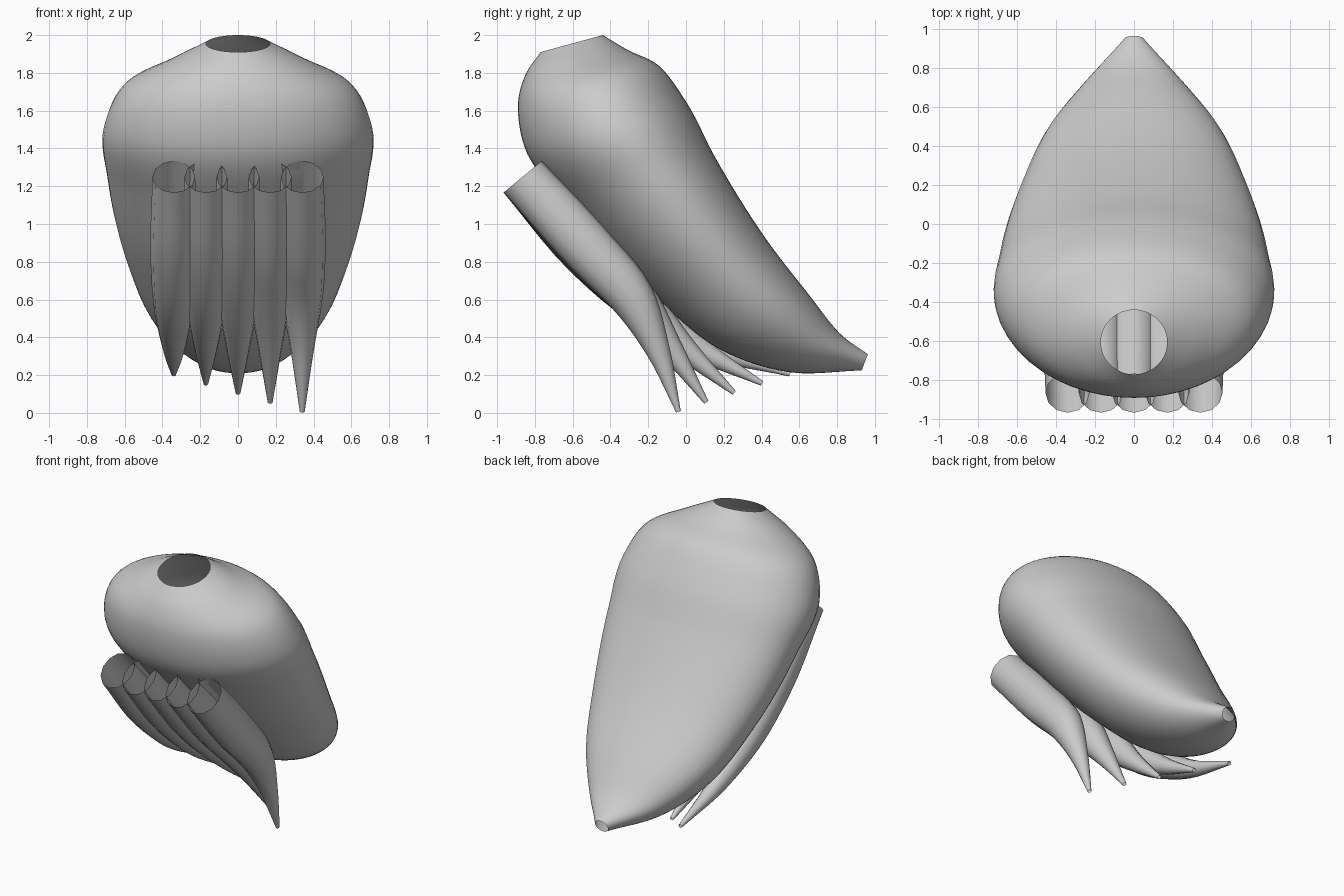
import bpy, bmesh, math
from mathutils import Vector

if "Cube" in bpy.data.objects:
    bpy.data.objects.remove(bpy.data.objects["Cube"])


def spline(keys, steps):
    """Smooth curve through key vectors (Catmull-Rom with chord-based tangents)."""
    keys = [Vector(k) for k in keys]
    n = len(keys)
    t = [0.0]
    for a, b in zip(keys, keys[1:]):
        t.append(t[-1] + (b - a).length)
    tan = []
    for i in range(n):
        if 0 < i < n - 1:
            d0, d1 = t[i] - t[i - 1], t[i + 1] - t[i]
            s0, s1 = (keys[i] - keys[i - 1]) / d0, (keys[i + 1] - keys[i]) / d1
            tan.append((s0 * d1 + s1 * d0) / (d0 + d1))
        else:
            j = min(i, n - 2)
            tan.append((keys[j + 1] - keys[j]) / (t[j + 1] - t[j]))
    out = []
    for i in range(n - 1):
        h = t[i + 1] - t[i]
        for k in range(steps):
            u = k / steps
            out.append(keys[i] * (2*u**3 - 3*u**2 + 1) + tan[i] * h * (u**3 - 2*u**2 + u)
                       + keys[i + 1] * (3*u**2 - 2*u**3) + tan[i + 1] * h * (u**3 - u**2))
    return out + [keys[-1]]


def loft(name, rings, sides, x=0.0):
    """Open tube of rings: front y, front z, back y, back z, half width, backward skew."""
    bm = bmesh.new()
    loops = []
    for fy, fz, by, bz, w, skew in rings:
        loop = []
        for k in range(sides):
            a = 2 * math.pi * k / sides
            c = 0.5 - 0.5 * math.cos(a) + skew * math.sin(a) ** 2
            s = math.sin(a)
            s = math.copysign(abs(s) ** (1 - skew), s)
            loop.append(bm.verts.new((x + w * s, fy + (by - fy) * c, fz + (bz - fz) * c)))
        loops.append(loop)
    for a, b in zip(loops, loops[1:]):
        for k in range(sides):
            m = (k + 1) % sides
            bm.faces.new((a[k], b[k], b[m], a[m]))
    bmesh.ops.recalc_face_normals(bm, faces=bm.faces)
    for f in bm.faces:
        f.smooth = True
    mesh = bpy.data.meshes.new(name)
    bm.to_mesh(mesh)
    bm.free()
    obj = bpy.data.objects.new(name, mesh)
    bpy.context.collection.objects.link(obj)
    return obj


# Body: slanted pod, open at the neck and at the narrow tip
body = [
    (-0.77, 1.91, -0.44, 2.00, 0.17, 0),
    (-0.85, 1.79, -0.31, 1.922, 0.37, 0),
    (-0.89, 1.61, -0.14, 1.835, 0.605, 0.02),
    (-0.84, 1.37, 0.005, 1.64, 0.71, 0.03),
    (-0.60, 1.08, 0.145, 1.37, 0.69, 0.05),
    (-0.20, 0.65, 0.41, 0.94, 0.59, 0.06),
    (0.20, 0.325, 0.655, 0.62, 0.44, 0.06),
    (0.55, 0.215, 0.81, 0.425, 0.26, 0.04),
    (0.93, 0.225, 0.963, 0.31, 0.05, 0),
]
loft("body", spline(body, 6), 48)

# Tentacles: same open top, tips fanning backwards from right to left
for i in range(-2, 3):
    f = (2 - i) / 4
    keys = [  # y, z, radius
        (-0.865, 1.25, 0.113),
        (-0.51, 0.862 - 0.02 * f, 0.124),
        (-0.285 + 0.05 * f, 0.61 - 0.025 * f, 0.109),
        (-0.15 + 0.28 * f, 0.335 + 0.015 * f, 0.062),
        (-0.04 + 0.59 * f, 0.006 + 0.2 * f, 0.013),
    ]
    path = spline(keys, 5)
    rings = []
    for k, p in enumerate(path):
        d = path[min(k + 1, len(path) - 1)] - path[max(k - 1, 0)]
        d = Vector((d.x, d.y)).normalized()
        if k == 0:
            d = Vector((0.64, -0.77))
        r = p.z * (1.16 - 0.16 * k / len(path))
        n = Vector((d.y, -d.x)) * r
        rings.append((p.x + n.x, p.y + n.y, p.x - n.x, p.y - n.y, p.z, 0))
    loft(f"tentacle_{i + 3}", rings, 12, 0.17 * i)
